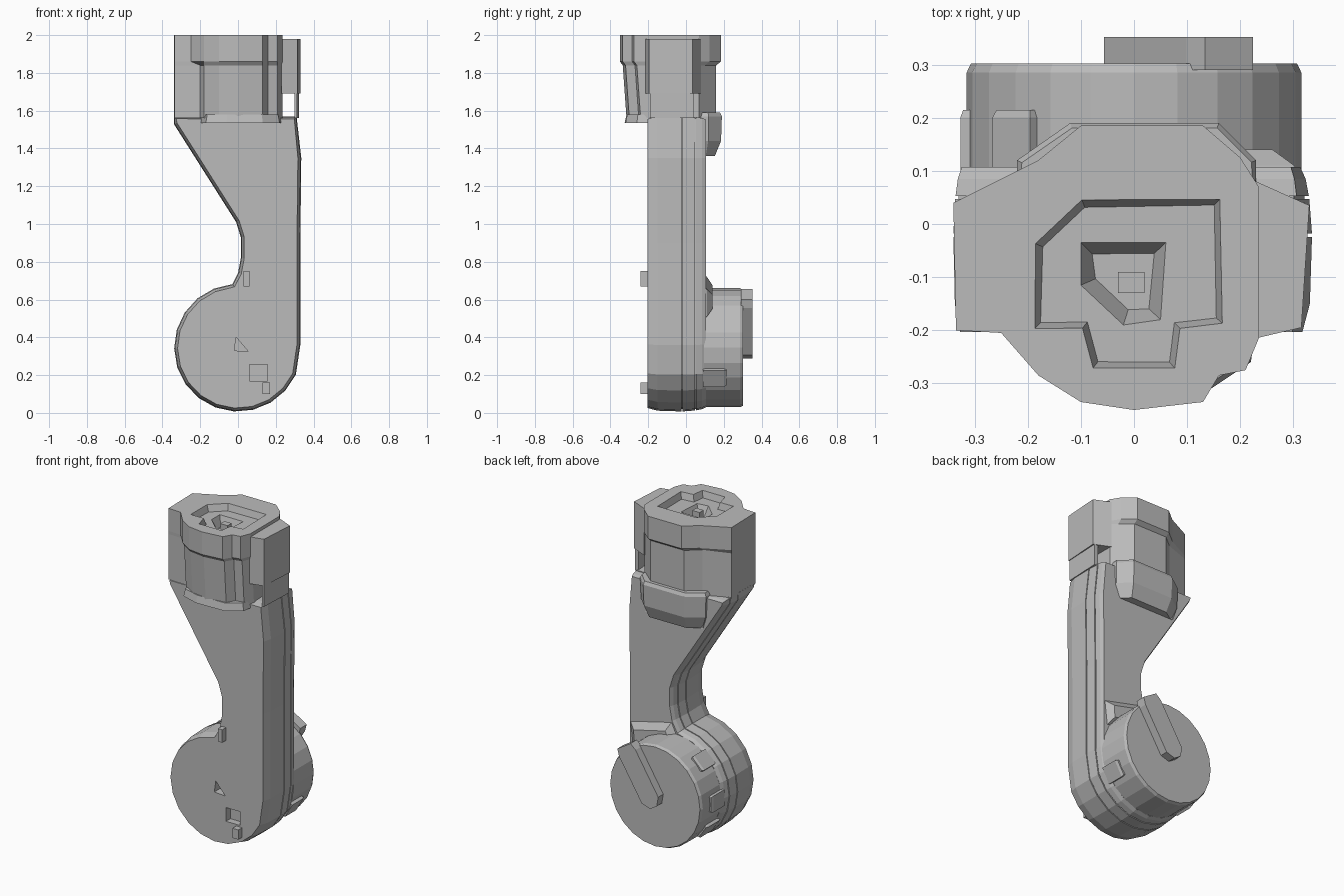
import bpy, bmesh, math
from mathutils import Vector

cube = bpy.data.objects.get("Cube")
if cube:
    bpy.data.objects.remove(cube)

grey = bpy.data.materials.new("plain grey")
grey.use_nodes = True
colour = (0.5, 0.5, 0.5, 1)
grey.diffuse_color = colour
grey.node_tree.nodes["Principled BSDF"].inputs["Base Color"].default_value = colour


def offset(points, amount):
    """Shrink a counter-clockwise outline inward."""
    result = []
    for i, p in enumerate(points):
        p = Vector(p)
        a = (p - Vector(points[i - 1])).normalized()
        b = (Vector(points[(i + 1) % len(points)]) - p).normalized()
        n = Vector((-a.y - b.y, a.x + b.x)).normalized()
        result.append(p + n * amount)
    return result


def loft(name, points, layers, axis="z"):
    """Stack inset copies of an outline; layers are (level, inset)."""
    bm = bmesh.new()
    rings = []
    for level, inset in layers:
        ring = []
        for u, v in offset(points, inset):
            ring.append(bm.verts.new((u, v, level) if axis == "z" else (u, level, v)))
        rings.append(ring)
    count = len(points)
    for low, high in zip(rings, rings[1:]):
        for i in range(count):
            j = (i + 1) % count
            bm.faces.new((low[i], low[j], high[j], high[i]))
    bm.faces.new(rings[0])
    bm.faces.new(rings[-1])
    bmesh.ops.recalc_face_normals(bm, faces=bm.faces)
    mesh = bpy.data.meshes.new(name)
    bm.to_mesh(mesh)
    bm.free()
    mesh.materials.append(grey)
    obj = bpy.data.objects.new(name, mesh)
    bpy.context.collection.objects.link(obj)
    return obj


def box(name, x, y, z):
    return loft(name, [(x[0], y[0]), (x[1], y[0]), (x[1], y[1]), (x[0], y[1])],
                [(z[0], 0), (z[1], 0)])


def arc(radius, start, end, steps, centre):
    out = []
    for i in range(steps + 1):
        a = math.radians(start + (end - start) * i / steps)
        out.append((centre[0] + radius * math.cos(a), centre[1] + radius * math.sin(a)))
    return out


def cut(target, *cutters):
    """Carve cutters out of a part, then discard them."""
    for cutter in cutters:
        cutter.hide_render = True
        mod = target.modifiers.new("cut", "BOOLEAN")
        mod.operation = "DIFFERENCE"
        mod.solver = "EXACT"
        mod.object = cutter
    graph = bpy.context.evaluated_depsgraph_get()
    mesh = bpy.data.meshes.new_from_object(target.evaluated_get(graph))
    target.modifiers.clear()
    target.data = mesh
    for cutter in cutters:
        bpy.data.objects.remove(cutter)


hub = (0, 0.345)

# Curved arm running into the round lower plate, with two seams along its rim
outline = arc(0.338, 95, 335, 14, hub) + [
    (0.33, 0.36), (0.33, 0.9), (0.335, 1.35), (0.31, 1.57),
    (-0.34, 1.57), (-0.34, 1.53), (-0.01, 1.01), (0.015, 0.93), (0.015, 0.82), (0, 0.74)]
arm = loft("arm", outline, [
    (-0.203, 0.018), (-0.15, 0.004), (-0.024, 0), (-0.024, 0.012), (-0.018, 0.012), (-0.018, 0),
    (0.047, 0.005), (0.047, 0.014), (0.053, 0.014), (0.053, 0.006), (0.085, 0.012),
    (0.107, 0.022)], "y")
cut(arm, box("square_cutter", (0.06, 0.155), (-0.3, -0.16), (0.17, 0.255)),
    loft("pivot_cutter", [(-0.02, 0.33), (0.055, 0.325), (-0.01, 0.4)],
         [(-0.3, 0), (-0.15, 0)], "y"))

# Lower drum, with a shoulder and a rear cap
loft("drum", arc(0.315, 0, 345, 23, hub),
     [(0.095, 0), (0.285, 0), (0.302, 0.008)], "y")
loft("neck_fillet", [(-0.04, 0.6), (0.29, 0.5), (0.31, 0.66), (0.02, 0.73)],
     [(0.09, 0), (0.11, 0.01), (0.14, 0.06)], "y")

# Raised diagonal bar on the rear cap
a, b = Vector((0.155, 0.59)), Vector((0, 0.34))
side = Vector((-(b - a).y, (b - a).x)).normalized() * 0.066
along = (b - a).normalized() * 0.045
loft("rear_bar", [a + side * 0.8 - along, a + side, b + side, b + side * 0.4 + along,
                  b - side * 0.4 + along, b - side, a - side, a - side * 0.8 - along],
     [(0.29, 0), (0.352, 0)], "y")

# Lugs around the drum and on the front plate
for i, angle in enumerate((135, 180, 215, 330)):
    lug = loft(f"drum_lug_{i + 1}", [(-0.03, -0.05), (0.012, -0.05), (0.012, 0.05), (-0.03, 0.05)],
               [(0.09, 0), (0.2, 0), (0.215, 0.008)], "y")
    turn = math.radians(angle)
    lug.rotation_euler.y = -turn
    lug.location = (0.315 * math.cos(turn), 0, hub[1] + 0.315 * math.sin(turn))
box("upper_lug", (0.03, 0.06), (-0.24, -0.19), (0.67, 0.75))
box("lower_lug", (0.13, 0.17), (-0.24, -0.19), (0.1, 0.16))

# Head: faceted vertical housing with a recessed top
head_outline = [
    (-0.34, 0.04), (-0.335, -0.2), (-0.25, -0.205), (-0.18, -0.285), (-0.1, -0.335),
    (0, -0.35), (0.13, -0.335), (0.16, -0.285), (0.21, -0.275), (0.235, -0.215),
    (0.235, 0.07), (0.2, 0.125), (0.13, 0.185), (-0.1, 0.185), (-0.18, 0.12)]
head = loft("head", head_outline, [(1.56, 0), (1.84, 0), (1.86, 0), (2.0, 0)])
# Narrow the lower part of the front bulge and lean it back
for v in head.data.vertices:
    if v.co.z < 1.85:
        if v.co.y < -0.203:
            v.co.x = max(v.co.x, -0.2)
        if v.co.y < -0.21:
            v.co.y += 0.015 if v.co.z > 1.6 else 0.035
        if v.co.y > 0.1:
            v.co.y -= 0.025
cut(head,
    loft("recess_cutter", [(-0.19, -0.2), (-0.1, -0.2), (-0.08, -0.275), (0.08, -0.275),
                           (0.09, -0.2), (0.17, -0.19), (0.165, 0.05), (-0.1, 0.05),
                           (-0.19, -0.035)], [(1.96, 0.02), (2.0, 0.005), (2.1, 0)]))
cut(head, loft("socket_cutter", [(-0.1, -0.115), (-0.02, -0.19), (0.05, -0.18), (0.06, -0.035),
                                 (-0.1, -0.035)], [(1.9, 0.03), (1.96, 0), (2.1, 0)]))
box("socket_pin", (-0.03, 0.02), (-0.13, -0.09), (1.89, 1.96))

# Right-hand ear, joined to the arm by a thin side wall that leaves a gap
loft("head_ear", [(0.23, -0.215), (0.315, -0.195), (0.33, 0.035), (0.23, 0.08)],
     [(1.69, 0), (1.98, 0)])
loft("ear_wall", [(0.298, -0.19), (0.312, -0.19), (0.322, 0.04), (0.298, 0.04)],
     [(1.56, 0), (1.7, 0)])

# Lip below the front bulge
loft("front_lip", [(-0.2, -0.19), (-0.17, -0.29), (-0.06, -0.325), (0.13, -0.32),
                   (0.22, -0.26), (0.23, -0.19)], [(1.535, 0), (1.58, 0.01)])

# Rear bracket with a sloping underside
loft("rear_bracket", [(-0.22, 0.08), (0.23, 0.08), (0.23, 0.12), (0.16, 0.19),
                      (-0.12, 0.19), (-0.22, 0.12)],
     [(1.36, 0.04), (1.44, 0.005), (1.57, 0), (1.59, 0.01)])
